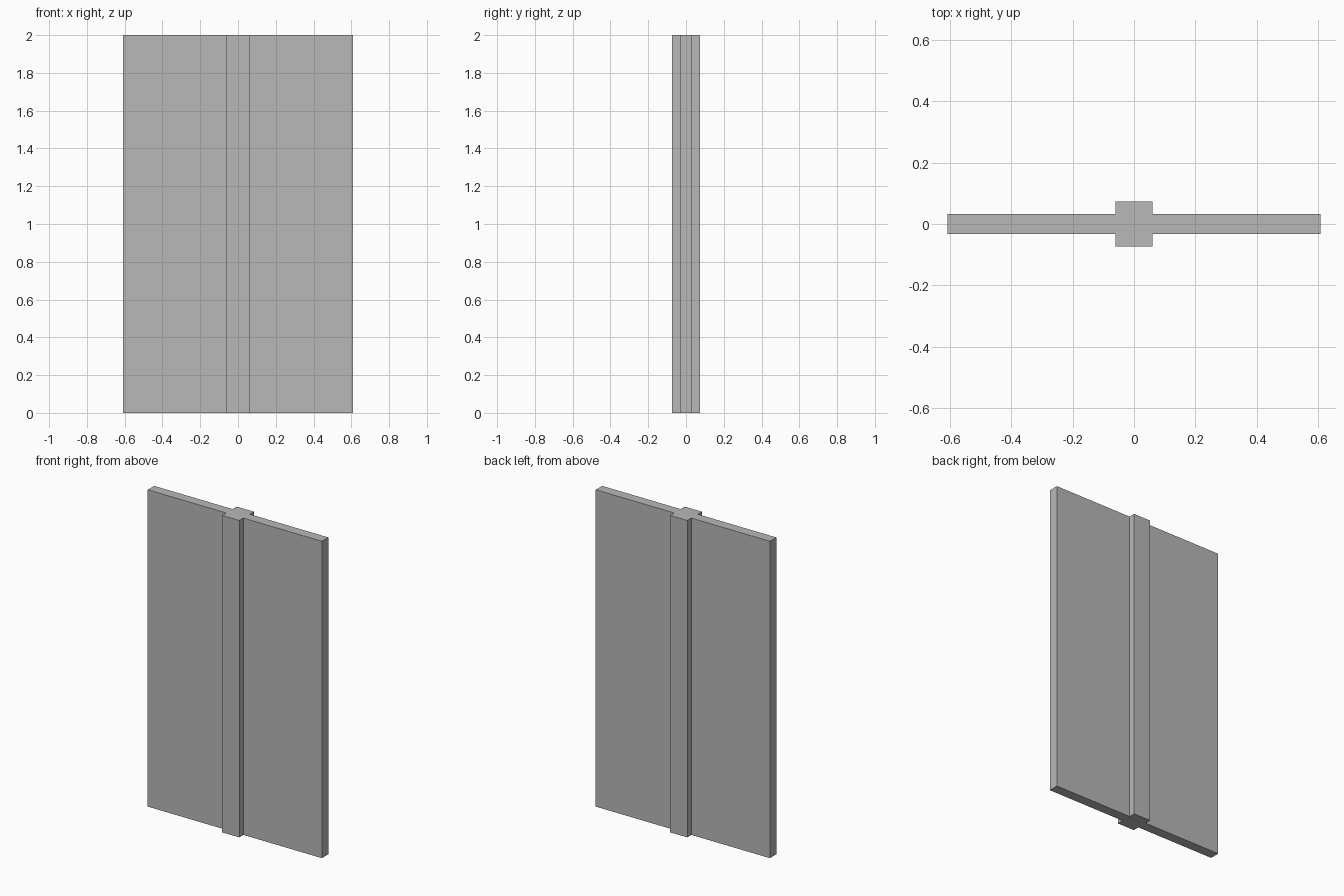
import bpy
import bmesh

HEIGHT = 2.0
PANEL_X, PANEL_Y = 0.608, 0.032   # half width and half thickness of the panel
POST_X, POST_Y = 0.06, 0.073      # half width and half depth of the centre post

cube = bpy.data.objects.get("Cube")
if cube:
    bpy.data.objects.remove(cube, do_unlink=True)

# Plain grey material
grey = bpy.data.materials.new("plain_grey")
grey.use_nodes = True
colour = (0.48, 0.48, 0.48, 1.0)
grey.diffuse_color = colour
grey.node_tree.nodes["Principled BSDF"].inputs["Base Color"].default_value = colour

# Cross-section: one quarter, mirrored to the other three
quarter = [(PANEL_X, PANEL_Y), (POST_X, PANEL_Y), (POST_X, POST_Y)]
half = quarter + [(-x, y) for x, y in reversed(quarter)]
outline = half + [(-x, -y) for x, y in half]

# Panel with centre post, extruded upward as one solid
bm = bmesh.new()
base = bm.faces.new([bm.verts.new((x, y, 0)) for x, y in outline])
result = bmesh.ops.extrude_face_region(bm, geom=[base], use_keep_orig=True)
top_verts = [g for g in result["geom"] if isinstance(g, bmesh.types.BMVert)]
bmesh.ops.translate(bm, verts=top_verts, vec=(0, 0, HEIGHT))
bmesh.ops.recalc_face_normals(bm, faces=bm.faces)

mesh = bpy.data.meshes.new("panel_with_post")
bm.to_mesh(mesh)
bm.free()
mesh.materials.append(grey)
panel = bpy.data.objects.new("panel_with_post", mesh)
bpy.context.collection.objects.link(panel)
